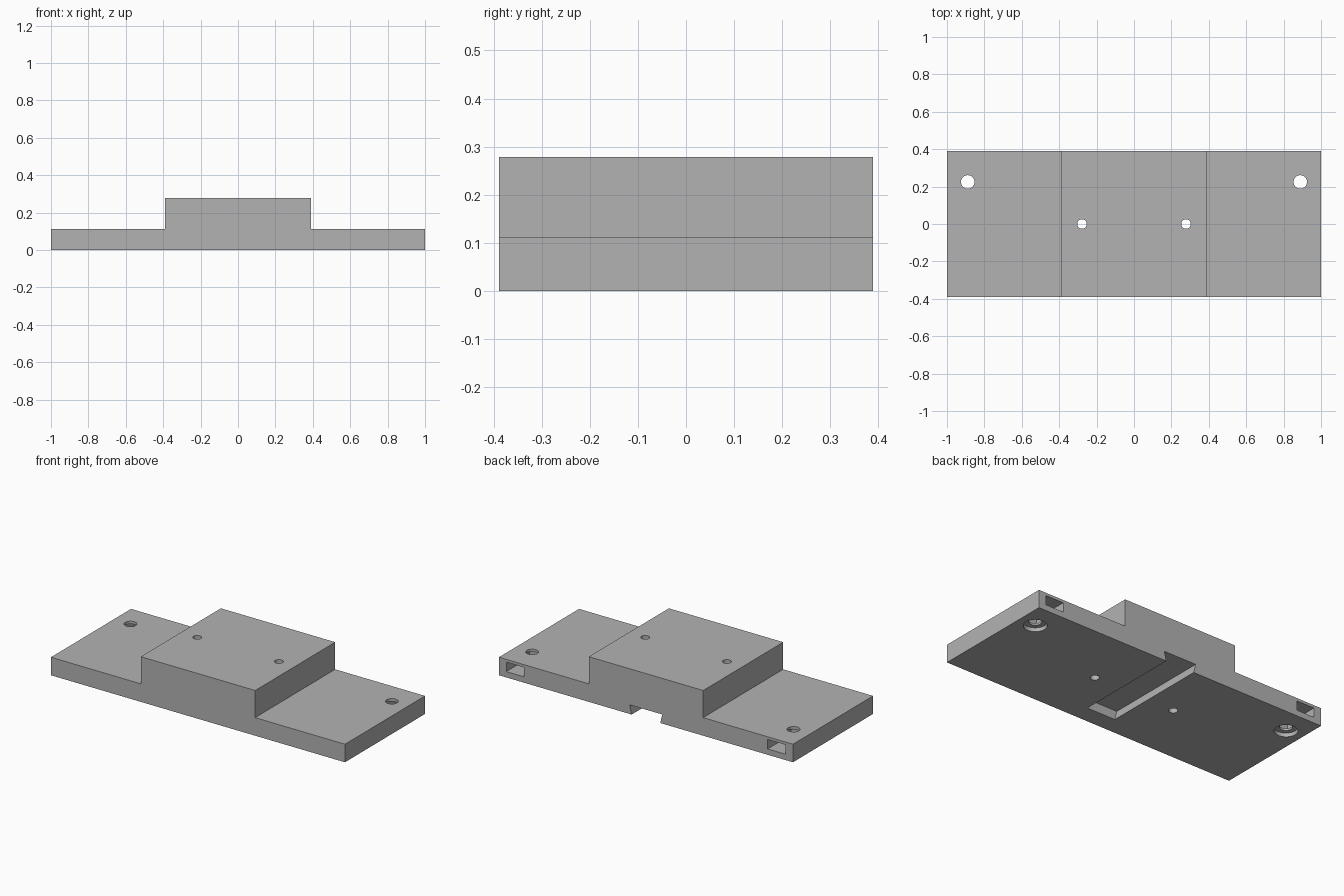
import bpy, bmesh

if "Cube" in bpy.data.objects:
    bpy.data.objects.remove(bpy.data.objects["Cube"], do_unlink=True)

BASE, TOP, HALF, DEPTH = 0.111, 0.278, 0.389, 0.389

grey = bpy.data.materials.new("plain grey")
grey.use_nodes = True
colour = (0.45, 0.45, 0.45, 1)
grey.diffuse_color = colour
grey.node_tree.nodes["Principled BSDF"].inputs["Base Color"].default_value = colour


def extrude_profile(name, points, y0, y1):
    """Solid made from an x-z outline pulled along y."""
    bm = bmesh.new()
    face = bm.faces.new([bm.verts.new((x, y0, z)) for x, z in points])
    pulled = bmesh.ops.extrude_face_region(bm, geom=[face])["geom"]
    verts = [v for v in pulled if isinstance(v, bmesh.types.BMVert)]
    bmesh.ops.translate(bm, verts=verts, vec=(0, y1 - y0, 0))
    bmesh.ops.recalc_face_normals(bm, faces=bm.faces)
    mesh = bpy.data.meshes.new(name)
    bm.to_mesh(mesh)
    bm.free()
    mesh.materials.append(grey)
    obj = bpy.data.objects.new(name, mesh)
    bpy.context.collection.objects.link(obj)
    return obj


def cylinder(name, x, y, radius, z0, z1):
    bpy.ops.mesh.primitive_cylinder_add(
        vertices=32, radius=radius, depth=z1 - z0, location=(x, y, (z0 + z1) / 2))
    obj = bpy.context.object
    obj.name = name
    obj.data.materials.append(grey)
    return obj


def cut(body, cutter):
    cutter.hide_render = True
    bpy.context.view_layer.objects.active = body
    mod = body.modifiers.new("cut", "BOOLEAN")
    mod.operation = "DIFFERENCE"
    mod.solver = "EXACT"
    mod.object = cutter
    bpy.ops.object.modifier_apply(modifier=mod.name)
    bpy.data.objects.remove(cutter, do_unlink=True)


# Stepped block: thin mounting wings with a raised middle
right_half = [(1, 0), (1, BASE), (HALF, BASE), (HALF, TOP)]
left_half = [(-x, z) for x, z in reversed(right_half)]
body = extrude_profile("stepped_mounting_block", right_half + left_half, -DEPTH, DEPTH)

# Dovetail groove under the block, open at the back
roof, mouth, height = 0.111, 0.097, 0.056
flare = (roof - mouth) / height * 0.02
groove = [(mouth - flare, -0.02), (roof, height), (-roof, height), (flare - mouth, -0.02)]
cut(body, extrude_profile("groove_cutter", groove, -0.278, DEPTH + 0.05))

for side in (-1, 1):
    # Narrow through hole in the raised middle
    cut(body, cylinder("middle_hole_cutter", side * 0.278, 0, 0.025, -0.1, 0.4))
    # Wing hole with a wider recess underneath
    x, y = side * 0.889, 0.225
    cut(body, cylinder("wing_hole_cutter", x, y, 0.036, -0.1, 0.2))
    cut(body, cylinder("recess_cutter", x, y, 0.065, -0.1, 0.024))
    # Pocket running in from the back face to the wing hole
    x0, x1, z0, z1 = x - 0.061, x + 0.061, 0.036, 0.094
    pocket = [(x0, z0), (x1, z0), (x1, z1), (x0, z1)]
    cut(body, extrude_profile("pocket_cutter", pocket, 0.164, DEPTH + 0.05))

# Round holes shade smoothly, corners stay sharp
bpy.ops.object.select_all(action="DESELECT")
body.select_set(True)
bpy.context.view_layer.objects.active = body
bpy.ops.object.shade_smooth_by_angle(angle=0.5)
